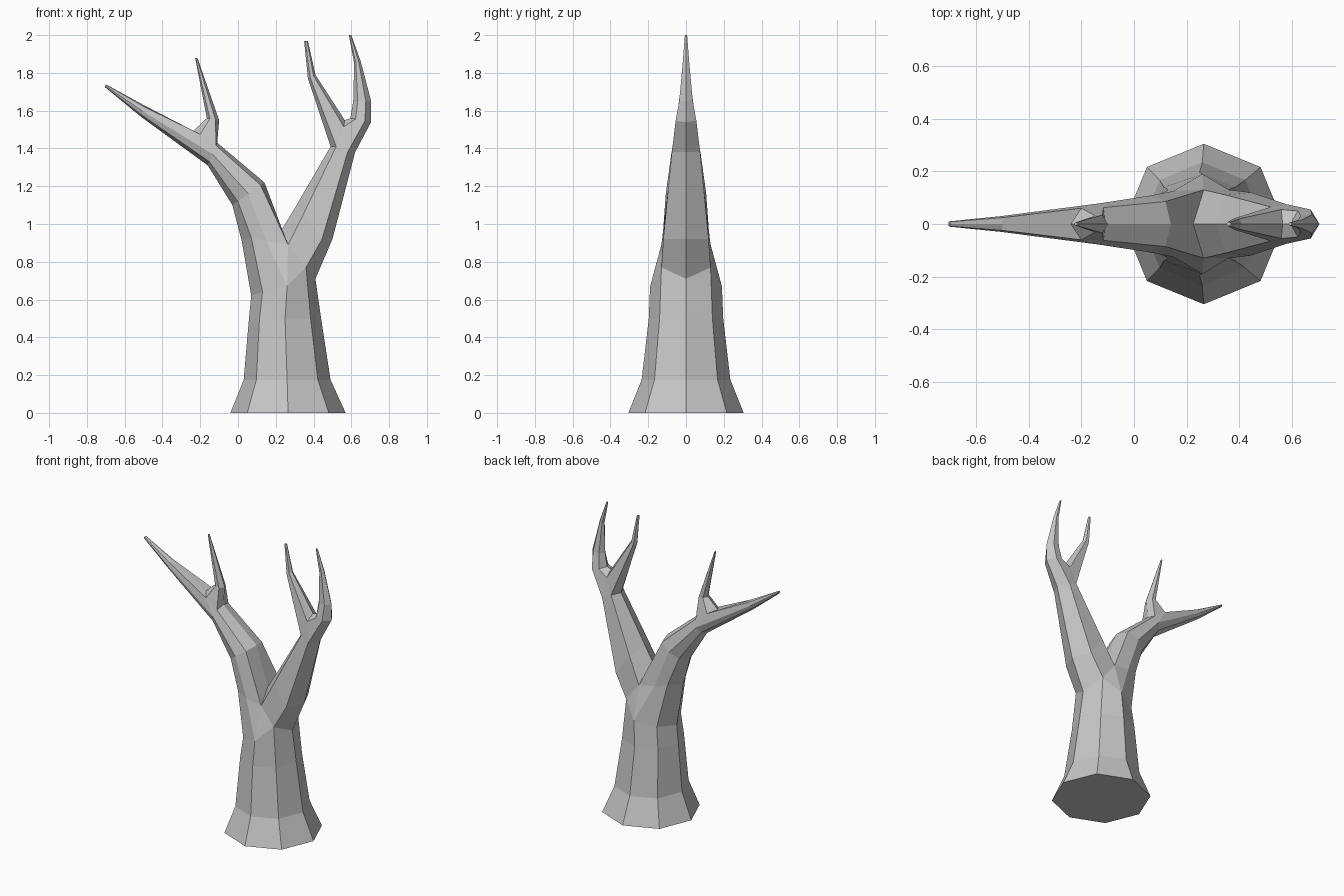
import bpy
import bmesh
from mathutils import Vector

default_cube = bpy.data.objects.get("Cube")
if default_cube:
    bpy.data.objects.remove(default_cube, do_unlink=True)

bark = bpy.data.materials.new("grey_bark")
bark.use_nodes = True
grey = (0.57, 0.57, 0.57, 1)
bark.diffuse_color = grey
bark.node_tree.nodes["Principled BSDF"].inputs["Base Color"].default_value = grey

bm = bmesh.new()
known_points = {}

# Cross-section shapes: (position from outer to inner side, share of half width)
TRUNK = ((0, 0), (0.146, 0.71), (0.5, 1), (0.854, 0.71), (1, 0))
LIMB = ((0, 0), (0.17, 0.72), (0.5, 1), (0.88, 0.8), (1, 0))
TWIG = ((0, 0), (0.3, 1), (0.75, 0.9), (1, 0))


def point(x, depth, z):
    """One vertex of the front half, reused when it is already there."""
    key = (round(x, 4), round(depth, 4), round(z, 4))
    if key not in known_points:
        known_points[key] = bm.verts.new((x, -depth, z))
    return known_points[key]


def section(outer, inner, depth, shape=TWIG):
    """Half a ring between two points of the middle plane."""
    (xa, za), (xb, zb) = outer, inner
    return [point(xa + (xb - xa) * t, depth * w, za + (zb - za) * t)
            for t, w in shape]


def loft(*loops):
    """Join half rings one after another with faces."""
    for low, high in zip(loops, loops[1:]):
        for i in range(len(low) - 1):
            bm.faces.new((low[i], low[i + 1], high[i + 1], high[i]))


def cap(loop):
    bm.faces.new(loop)


# Trunk with a flared foot
foot = section((-0.04, 0), (0.57, 0), 0.305, TRUNK)
ankle = section((0.03, 0.175), (0.49, 0.175), 0.235, TRUNK)
waist = section((0.058, 0.5), (0.44, 0.5), 0.197, TRUNK)
shoulder = [point(0.07, 0, 0.62), point(0.13, 0.13, 0.64), point(0.26, 0.19, 0.67),
            point(0.36, 0.13, 0.77), point(0.41, 0, 0.71)]
cap(foot)
loft(foot, ankle, waist, shoulder)

# Main fork
left_side, left_front, front, right_front, right_side = shoulder
fork = [point(0.265, 0.13, 0.89), point(0.225, 0, 0.96)]
long_limb = [point(0.02, 0, 0.91), point(0.07, 0.1, 0.93), point(0.15, 0.125, 0.91)]
loft([left_side, left_front, front], long_limb)
cap([front, fork[0], long_limb[2]])
cap([front, right_front, fork[0]])

# Leaning limb, splitting into a long branch and a short twig
split = section((-0.16, 1.31), (-0.11, 1.43), 0.078, LIMB)
loft(long_limb + fork, section((-0.03, 1.1), (0.14, 1.22), 0.107, LIMB), split)
crotch = [point(-0.2, 0.06, 1.475), point(-0.24, 0, 1.49)]
cap([split[2], split[3], crotch[0]])

branch_tip = section((-0.705, 1.725), (-0.7, 1.74), 0.01, LIMB)
loft(split[:3] + crotch, section((-0.51, 1.565), (-0.5, 1.63), 0.03, LIMB), branch_tip)
cap(branch_tip)

twig_tip = section((-0.215, 1.88), (-0.227, 1.88), 0.006)
loft([split[4], split[3]] + crotch,
     section((-0.1, 1.55), (-0.165, 1.56), 0.035), twig_tip)
cap(twig_tip)

# Upright limb, splitting into two curved twigs
split = [point(0.62, 0, 1.38), point(0.58, 0.075, 1.38),
         point(0.52, 0.065, 1.41), point(0.49, 0, 1.41)]
middle = [point(0.5, 0, 0.92), point(0.445, 0.12, 0.92),
          point(0.35, 0.11, 1.06), point(0.31, 0, 1.1)]
loft([right_side, right_front] + fork, middle, split)
crotch = [point(0.56, 0.055, 1.515), point(0.565, 0, 1.55)]
cap([split[1], split[2], crotch[0]])

outer_tip = section((0.6, 2), (0.587, 2), 0.006)
loft(split[:2] + crotch,
     section((0.705, 1.54), (0.595, 1.56), 0.055),
     section((0.705, 1.65), (0.61, 1.65), 0.036),
     section((0.65, 1.86), (0.615, 1.85), 0.017), outer_tip)
cap(outer_tip)

inner_tip = section((0.35, 1.97), (0.37, 1.97), 0.008)
loft([split[3], split[2]] + crotch,
     section((0.37, 1.77), (0.41, 1.79), 0.022), inner_tip)
cap(inner_tip)

# Mirror the front half to the back and make the underside one face
bmesh.ops.mirror(bm, geom=bm.verts[:] + bm.edges[:] + bm.faces[:],
                 axis='Y', merge_dist=0.0005)
bmesh.ops.recalc_face_normals(bm, faces=bm.faces[:])
seam = [e for e in bm.edges if len(e.link_faces) == 2
        and all(f.normal.dot(Vector((0, 0, -1))) > 0.99 for f in e.link_faces)]
bmesh.ops.dissolve_edges(bm, edges=seam)

mesh = bpy.data.meshes.new("bare_tree")
bm.to_mesh(mesh)
bm.free()
mesh.materials.append(bark)
tree = bpy.data.objects.new("bare_tree", mesh)
bpy.context.scene.collection.objects.link(tree)
